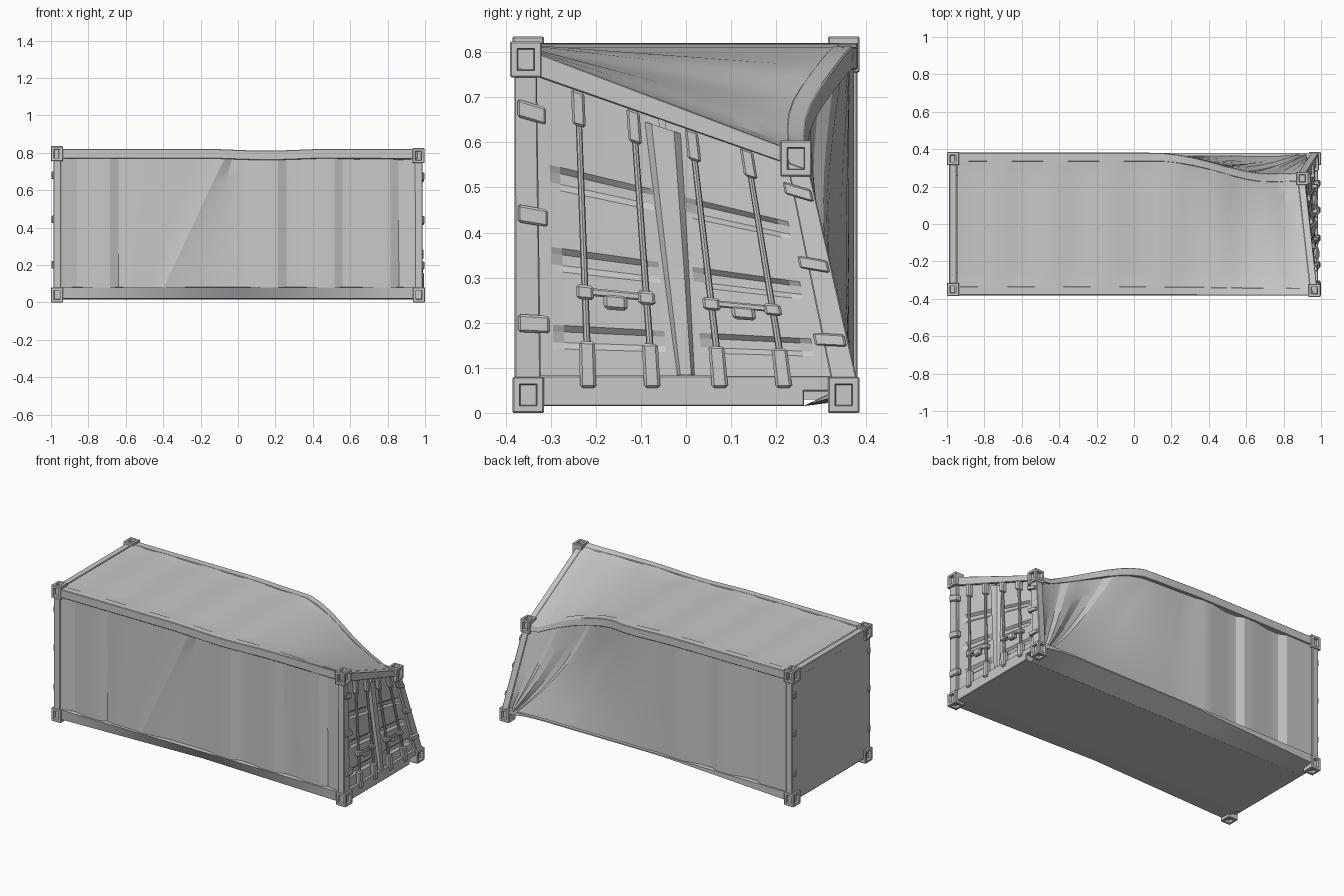
import bpy, bmesh, math
from mathutils import Vector, Matrix

cube = bpy.data.objects.get("Cube")
if cube:
    bpy.data.objects.remove(cube, do_unlink=True)

steel = bpy.data.materials.new("grey_steel")
steel.use_nodes = True
GREY = (0.58, 0.58, 0.58, 1)
steel.diffuse_color = GREY
steel.node_tree.nodes["Principled BSDF"].inputs["Base Color"].default_value = GREY
parts = []


def unit(x, a, b):
    return min(1, max(0, (x - a) / (b - a)))


def ramp(x, a, b):
    t = unit(x, a, b)
    return t * t * (3 - 2 * t)


def bump(x, a, b):
    return math.sin(math.pi * unit(x, a, b)) ** 2


def crush(p):
    """Push the upper back corner of the door end down and inward."""
    x, y, z = p
    height = unit(z, 0.08, 0.82)
    k = unit(y, -0.385, 0.385) * height
    fall = unit(x, 0.25, 0.9) ** 1.2
    inward = ramp(x, 0.1, 0.82) + 0.07 * bump(x, 0.4, 0.95)
    sag = 0.01 * bump(x, -0.2, 0.5) * height
    return Vector((x - 0.073 * k * fall, y - 0.115 * k * inward, z - 0.25 * k * fall - sag))


def finish(name, bm, bend=True):
    if bend:
        for v in bm.verts:
            v.co = crush(v.co)
    me = bpy.data.meshes.new(name)
    bm.to_mesh(me)
    bm.free()
    me.materials.append(steel)
    ob = bpy.data.objects.new(name, me)
    bpy.context.collection.objects.link(ob)
    parts.append(ob)


def box(name, xs, ys, zs, bevel=0.003, cuts=0):
    """Box from ranges, optionally sliced along x so that it can bend."""
    bm = bmesh.new()
    bmesh.ops.create_cube(bm, size=1)
    for v in bm.verts:
        v.co = [r[0] + (c + 0.5) * (r[1] - r[0]) for r, c in zip((xs, ys, zs), v.co)]
    if bevel:
        bmesh.ops.bevel(bm, geom=bm.edges[:], offset=bevel, segments=1, affect='EDGES')
    for i in range(1, cuts):
        x = xs[0] + (xs[1] - xs[0]) * i / cuts
        bmesh.ops.bisect_plane(bm, geom=bm.verts[:] + bm.edges[:] + bm.faces[:],
                               plane_co=(x, 0, 0), plane_no=(1, 0, 0))
    finish(name, bm)


def sheet(name, nu, nv, fn):
    """Grid surface from a function of column and row numbers."""
    bm = bmesh.new()
    g = [[bm.verts.new(fn(i, j)) for j in range(nv)] for i in range(nu)]
    for i in range(nu - 1):
        for j in range(nv - 1):
            bm.faces.new((g[i][j], g[i + 1][j], g[i + 1][j + 1], g[i][j + 1]))
    finish(name, bm)


def casting(name, sx, sy, sz):
    """Rigid corner block with a pocket in each outward face."""
    bm = bmesh.new()
    bmesh.ops.create_cube(bm, size=1, matrix=Matrix.Diagonal((0.065, 0.07, 0.08, 1)))
    outer = [f for f in bm.faces if f.normal.dot(Vector((sx, sy, sz))) > 0.5]
    corners = bm.edges[:]
    bmesh.ops.inset_individual(bm, faces=outer, thickness=0.022)
    bmesh.ops.inset_individual(bm, faces=outer, thickness=0.003, depth=-0.016)
    bmesh.ops.bevel(bm, geom=corners, offset=0.003, segments=1, affect='EDGES')
    centre = crush((sx * 0.9675, sy * 0.35, 0.795 if sz > 0 else 0.04))
    bmesh.ops.translate(bm, verts=bm.verts[:], vec=centre)
    finish(name, bm, bend=False)


HALF, ROWS = 0.945, 13


def columns(start):
    """Corrugation columns as (x, recessed): a steep step in, then a gentle one out."""
    cols = [(-HALF, 0)]
    for k in range(7):
        for f, r in ((0, 0), (0.045, 1), (0.125, 1), (0.215, 0)):
            x = start + 0.3 * k + f
            if abs(x) < HALF - 0.01:
                cols.append((x, r))
    return cols + [(HALF, 0)]


FRONT, BACK = columns(-0.985), columns(-1.07)


def lean(x, a, pivot, b, target):
    """Slide columns between a and b so that the pivot column lands on target."""
    if a < x <= pivot:
        return a + (x - a) * (target - a) / (pivot - a)
    if pivot < x < b:
        return b - (b - x) * (b - target) / (b - pivot)
    return x


def front_point(i, j):
    (x, recessed), w = FRONT[i], j / (ROWS - 1)
    flat = -0.63 < x < -0.09
    y = -0.363 if flat else -0.373 + 0.02 * recessed
    return (lean(x, -0.63, -0.085, 0.03, -0.4 + 0.33 * w), y, 0.075 + 0.7 * w)


def back_point(i, j):
    (x, recessed), w = BACK[len(BACK) - 1 - i], j / (ROWS - 1)
    flat = -0.14 < x < 0.3
    hollow = 0.015 * bump(x, -0.2, 1) * math.sin(math.pi * w)
    y = 0.363 if flat else 0.373 - 0.02 * recessed
    return (lean(x, -0.14, 0.3, HALF, 0.88 - 0.58 * w), y - hollow, 0.075 + 0.7 * w)


def roof_point(i, j):
    (x, recessed), y = FRONT[i], -0.365 + 0.73 * j / (ROWS - 1)
    return (x, y, 0.82 - 0.008 * recessed * (1 if abs(y) < 0.32 else 0))


# Side walls and roof
sheet("front_wall", len(FRONT), ROWS, front_point)
sheet("back_wall", len(BACK), ROWS, back_point)
sheet("roof", len(FRONT), ROWS, roof_point)
box("floor", (-0.97, 0.97), (-0.262, 0.262), (0.015, 0.075), 0)
box("plain_end", (-0.987, -0.96), (-0.35, 0.35), (0.03, 0.818), 0)


# Bottom rails: the front one is bent under, the back one is folded up
def front_rail(i, j):
    x = 0.95 - 1.9 * i / 16
    lip = -0.378 + 0.035 * (1 - abs(x))
    return (x, (-0.33, -0.38, lip, -0.26)[j], (0.082, 0.08, 0.02, 0.015)[j])


def back_rail(i, j):
    x = -0.95 + 1.9 * i / 16
    lip = 0.03 + 0.043 * unit(x, -0.95, -0.1) * unit(x, 1.1, 0.8)
    return (x, (0.33, 0.38, 0.38, 0.26)[j], (0.082, 0.08, lip, 0.015)[j])


sheet("front_bottom_rail", 17, 4, front_rail)
sheet("back_bottom_rail", 17, 4, back_rail)

# Frame: top rails, posts, corner blocks and hinges wrapped over the post edges
for sy, side in ((-1, "front"), (1, "back")):
    box(side + "_top_rail", (-0.96, 0.96), sorted((sy * 0.335, sy * 0.381)), (0.77, 0.821), 0.003, 24)
    for sx, end in ((-1, "plain_end"), (1, "door_end")):
        box(f"{side}_{end}_post", sorted((sx * 0.945, sx * 0.987)),
            sorted((sy * 0.322, sy * 0.38)), (0.07, 0.77), 0.003)
        for sz, level in ((-1, "lower"), (1, "upper")):
            casting(f"{side}_{end}_{level}_corner", sx, sy, sz)
        for n, z in enumerate((0.2, 0.445, 0.68)):
            inner = 0.3 if sx > 0 else 0.35
            box(f"{side}_{end}_hinge_{n}", sorted((sx * 0.97, sx * 0.998)),
                sorted((sy * inner, sy * 0.372)), (z - 0.02, z + 0.02), 0.005)

box("door_header", (0.945, 0.982), (-0.33, 0.33), (0.765, 0.82))
box("door_sill", (0.945, 0.985), (-0.33, 0.33), (0.048, 0.083))
box("door_sill_lip", (0.945, 0.985), (-0.33, 0.262), (0.015, 0.06))
box("plain_end_header", (-0.988, -0.95), (-0.33, 0.33), (0.775, 0.821))

# Doors with narrow pressed bands
BANDS = [(0.08, 0)]
for middle in (0.18, 0.36, 0.55):
    BANDS += [(middle - 0.035, 0), (middle - 0.02, 1), (middle + 0.005, 1), (middle + 0.02, 0)]
BANDS.append((0.77, 0))
for sy, side in ((-1, "front"), (1, "back")):
    ends = sorted((sy * 0.008, sy * 0.325))

    def door_point(i, j):
        t = (0, 0.1, 0.18, 0.5, 0.82, 0.9, 1)[i]
        z, r = BANDS[j]
        pressed = r * (1 if 2 <= i <= 4 else 0)
        return (0.968 - 0.012 * pressed, ends[0] + t * (ends[1] - ends[0]), z)
    sheet(side + "_door", 7, len(BANDS), door_point)

    # Lock rods, guides and keepers
    for n, y in enumerate((0.075, 0.217)):
        bm = bmesh.new()
        bmesh.ops.create_cone(bm, cap_ends=True, segments=8, radius1=0.008, radius2=0.008, depth=0.68,
                              matrix=Matrix.Translation((0.982, sy * y, 0.42)))
        finish(f"{side}_lock_rod_{n}", bm)
        for part, half, z0, z1 in (("lower_keeper", 0.018, 0.055, 0.165),
                                   ("guide", 0.02, 0.265, 0.3),
                                   ("upper_keeper", 0.017, 0.68, 0.765)):
            box(f"{side}_{part}_{n}", (0.965, 0.996), (sy * y - half, sy * y + half), (z0, z1), 0.006)
    # Locking handle and its catch
    box(side + "_handle", (0.978, 0.992), sorted((sy * 0.085, sy * 0.21)), (0.275, 0.294), 0.004)
    box(side + "_handle_catch", (0.968, 0.996), sorted((sy * 0.12, sy * 0.175)), (0.245, 0.285), 0.008)


# Buckled joint between the doors
def joint_point(i, j):
    w = j / 6
    spread = 0.02 + 0.028 * w
    return ((0.966, 0.982, 0.982, 0.966)[i], (-1, -0.6, 0.6, 1)[i] * spread, 0.085 + 0.66 * w)


sheet("door_joint", 4, 7, joint_point)

# Shading: soft dents, sharp folds
bpy.ops.object.select_all(action='DESELECT')
for ob in parts:
    ob.select_set(True)
bpy.context.view_layer.objects.active = parts[0]
bpy.ops.object.shade_smooth_by_angle(angle=math.radians(20))
